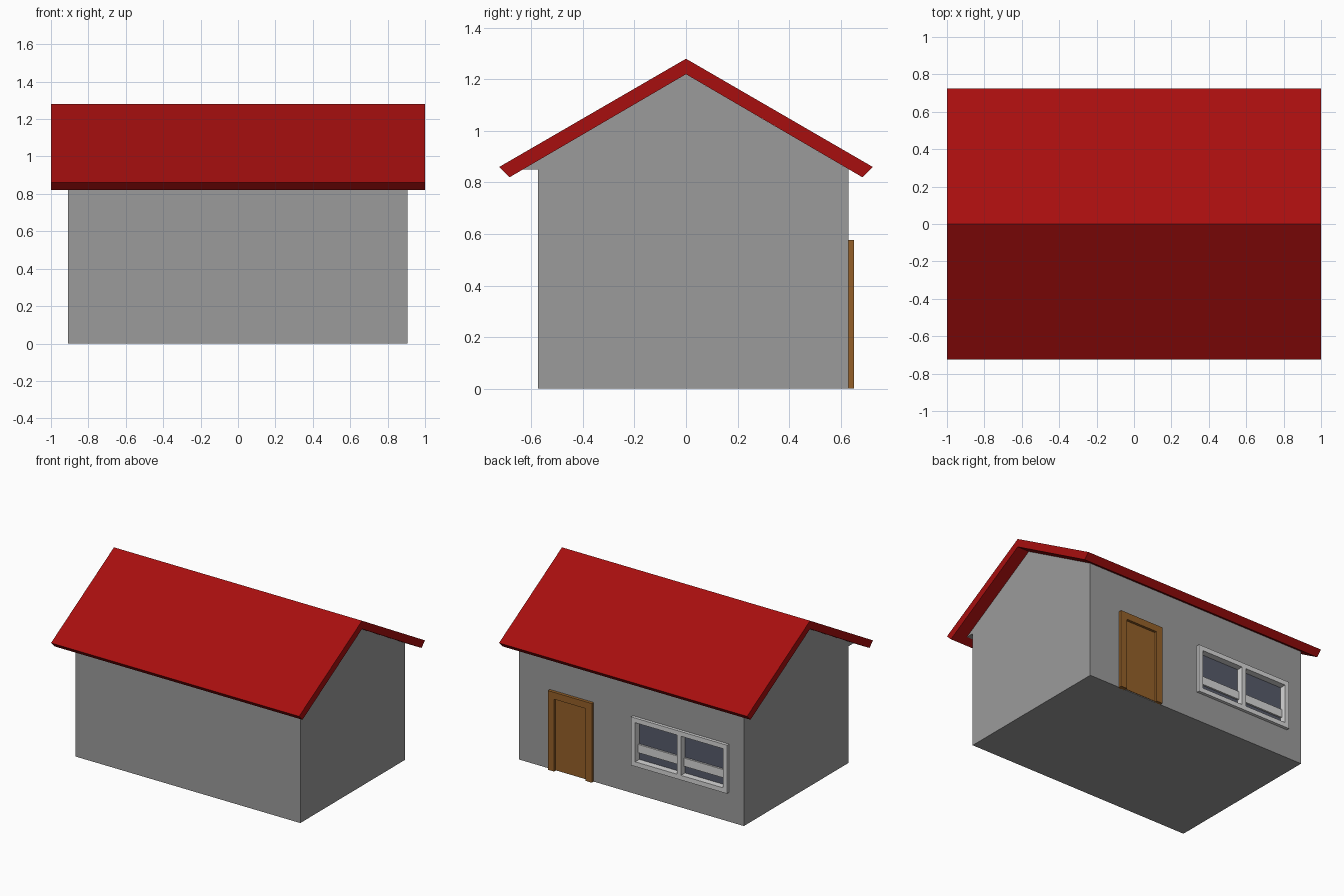
import bpy, bmesh

if "Cube" in bpy.data.objects:
    bpy.data.objects.remove(bpy.data.objects["Cube"], do_unlink=True)


def material(name, rgb):
    mat = bpy.data.materials.new(name)
    mat.use_nodes = True
    mat.diffuse_color = (*rgb, 1)
    mat.node_tree.nodes["Principled BSDF"].inputs["Base Color"].default_value = (*rgb, 1)
    return mat


GREY = material("wall grey", (0.33, 0.33, 0.33))
RED = material("roof red", (0.39, 0.0045, 0.0045))
BROWN = material("door brown", (0.30, 0.118, 0.022))
WHITE = material("window white", (0.68, 0.68, 0.68))
GLASS = material("glass blue grey", (0.095, 0.105, 0.145))


def prism(name, profile, axis, start, end, mat):
    """Extrude a flat (a, z) profile along x or y."""
    bm = bmesh.new()
    place = (lambda a, z: (start, a, z)) if axis == "x" else (lambda a, z: (a, start, z))
    face = bm.faces.new([bm.verts.new(place(a, z)) for a, z in profile])
    grown = bmesh.ops.extrude_face_region(bm, geom=[face])["geom"]
    offset = (end - start, 0, 0) if axis == "x" else (0, end - start, 0)
    bmesh.ops.translate(bm, vec=offset, verts=[v for v in grown if isinstance(v, bmesh.types.BMVert)])
    bmesh.ops.recalc_face_normals(bm, faces=bm.faces)
    mesh = bpy.data.meshes.new(name)
    bm.to_mesh(mesh)
    bm.free()
    mesh.materials.append(mat)
    obj = bpy.data.objects.new(name, mesh)
    bpy.context.collection.objects.link(obj)
    return obj


def box(name, x0, x1, y0, y1, z0, z1, mat):
    return prism(name, [(x0, z0), (x1, z0), (x1, z1), (x0, z1)], "y", y0, y1, mat)


BACK = 0.63      # outer plane of the back wall
TRIM = 0.652     # outer plane of door and window frames

# House body: gable section, overhanging slightly under the front eave
walls = prism("walls", [(-0.575, 0), (BACK, 0), (BACK, 0.852), (0, 1.22),
                        (-0.635, 0.85), (-0.575, 0.85)], "x", -0.908, 0.905, GREY)

# Roof: one folded slab
prism("roof", [(0, 1.28), (0.725, 0.86), (0.685, 0.82), (0, 1.22),
               (-0.685, 0.82), (-0.725, 0.86)], "x", -1, 1, RED)

# Door: frame as an upside-down U with a recessed leaf
dl, dr, dt, dw = 0.303, 0.657, 0.577, 0.05
prism("door_frame", [(dl, 0), (dl + dw, 0), (dl + dw, dt - dw), (dr - dw, dt - dw),
                     (dr - dw, 0), (dr, 0), (dr, dt), (dl, dt)], "y", BACK - 0.01, TRIM, BROWN)
box("door_leaf", dl + dw, dr - dw, BACK - 0.01, BACK + 0.004, 0.005, dt - dw, BROWN)

# Window pocket cut into the back wall
wl, wr, wb, wt, ww = -0.787, -0.013, 0.212, 0.565, 0.034
inner = 0.585
cutter = box("window_cutter", wl + 0.01, wr - 0.01, inner, 0.8, wb + 0.01, wt - 0.01, GREY)
cutter.hide_render = True
cutter.hide_viewport = True
cut = walls.modifiers.new("window_pocket", "BOOLEAN")
cut.operation = "DIFFERENCE"
cut.solver = "EXACT"
cut.object = cutter

# Window frame: sills, jambs and a centre post
mid = (wl + wr) / 2
for name, x0, x1, z0, z1 in (
        ("window_sill", wl, wr, wb, wb + ww),
        ("window_head", wl, wr, wt - ww, wt),
        ("window_jamb_right", wl, wl + ww, wb + ww, wt - ww),
        ("window_jamb_left", wr - ww, wr, wb + ww, wt - ww),
        ("window_post", mid - 0.016, mid + 0.016, wb + ww, wt - ww)):
    # the parts lap the wall, so keep the trim outside and the lining inside the pocket
    box(name, x0, x1, BACK, TRIM, z0, z1, WHITE)
    box(name + "_lining", max(x0, wl + 0.01), min(x1, wr - 0.01), inner, BACK,
        max(z0, wb + 0.01), min(z1, wt - 0.01), WHITE)

# Panes, each crossed by a low rail
for side, x0, x1 in (("right", wl + ww, mid - 0.016), ("left", mid + 0.016, wr - ww)):
    box("window_glass_" + side, x0, x1, inner, 0.605, wb + ww, wt - ww, GLASS)
    box("window_rail_" + side, x0, x1, 0.605, 0.618, 0.3, 0.36, WHITE)
